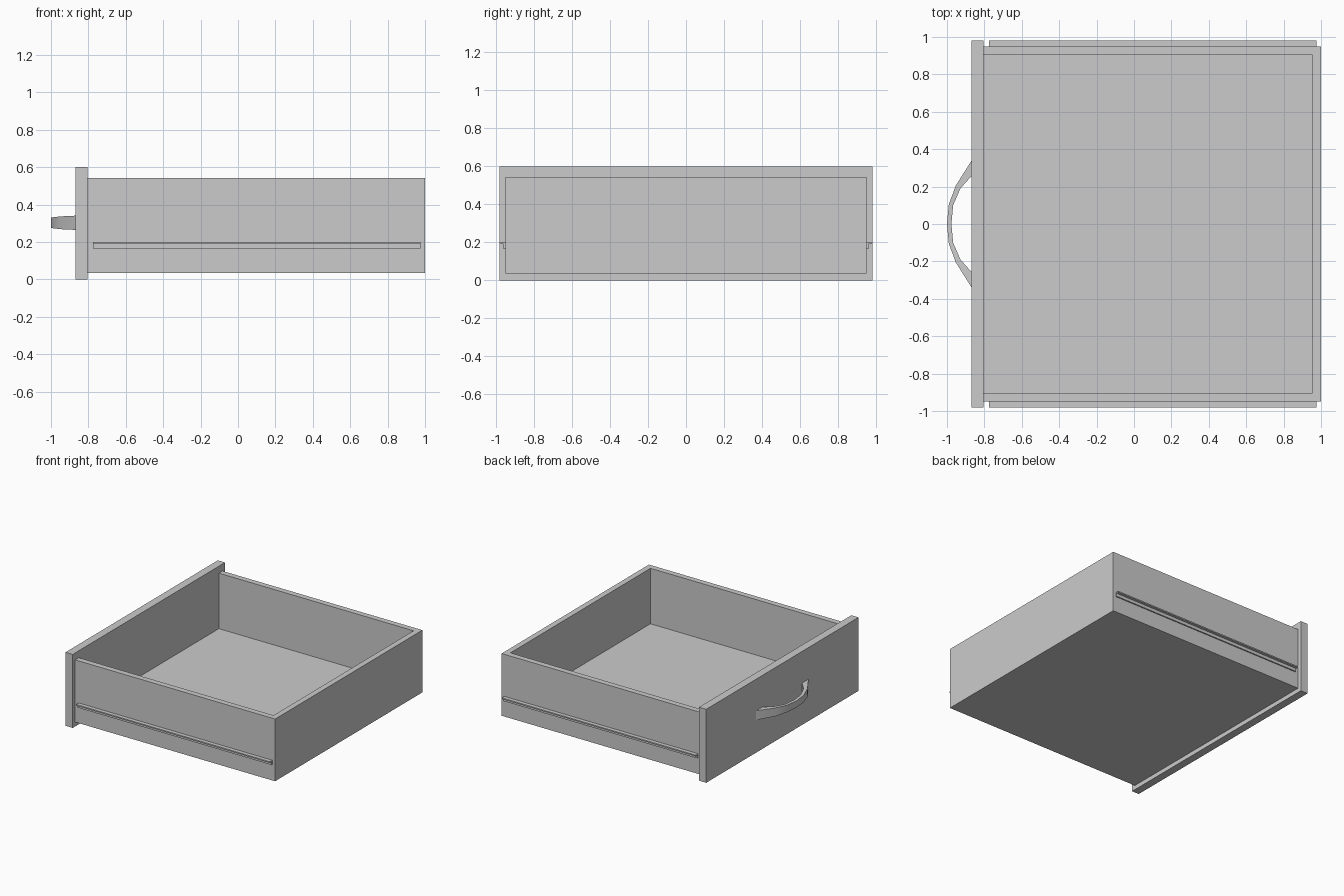
import bpy, bmesh

if "Cube" in bpy.data.objects:
    bpy.data.objects.remove(bpy.data.objects["Cube"])

GREY = (0.6, 0.6, 0.6, 1)
mat = bpy.data.materials.new("plain_grey")
mat.use_nodes = True
mat.diffuse_color = GREY
mat.node_tree.nodes["Principled BSDF"].inputs["Base Color"].default_value = GREY


def finish(name, bm):
    bmesh.ops.recalc_face_normals(bm, faces=bm.faces)
    mesh = bpy.data.meshes.new(name)
    bm.to_mesh(mesh)
    bm.free()
    mesh.materials.append(mat)
    obj = bpy.data.objects.new(name, mesh)
    bpy.context.collection.objects.link(obj)
    return obj


def box_mesh(lo, hi):
    bm = bmesh.new()
    bmesh.ops.create_cube(bm, size=1)
    for v in bm.verts:
        v.co = [l + (c + 0.5) * (h - l) for c, l, h in zip(v.co, lo, hi)]
    return bm


# Front panel
PANEL_BACK = -0.805
finish("front_panel", box_mesh((-0.87, -0.982, 0), (PANEL_BACK, 0.982, 0.6)))

# Tray: a box with a pocket sunk into its top, open towards the panel
WALL, FLOOR = 0.066, 0.09
bm = box_mesh((PANEL_BACK, -0.95, 0.035), (1, 0.95, 0.543))
top = max(bm.faces, key=lambda f: f.calc_center_median().z)
bmesh.ops.inset_region(bm, faces=[top], thickness=WALL)
for v in top.verts:
    if v.co.x < 0:
        v.co.x = PANEL_BACK
pocket = bmesh.ops.extrude_face_region(bm, geom=[top])["geom"]
for v in pocket:
    if isinstance(v, bmesh.types.BMVert):
        v.co.z = FLOOR
if top.is_valid:
    bmesh.ops.delete(bm, geom=[top], context="FACES")
hidden = [f for f in bm.faces if all(abs(v.co.x - PANEL_BACK) < 1e-4 for v in f.verts)]
bmesh.ops.delete(bm, geom=hidden, context="FACES")
tray = finish("tray", bm)

# Side runners: an angle profile swept along each side
ANGLE = [(0.95, 0.2), (0.982, 0.2), (0.982, 0.19), (0.96, 0.19), (0.96, 0.165), (0.95, 0.165)]
for side, name in ((1, "left_runner"), (-1, "right_runner")):
    bm = bmesh.new()
    face = bm.faces.new([bm.verts.new((-0.775, side * y, z)) for y, z in ANGLE])
    geom = bmesh.ops.extrude_face_region(bm, geom=[face])["geom"]
    bmesh.ops.translate(bm, vec=(1.75, 0, 0),
                        verts=[v for v in geom if isinstance(v, bmesh.types.BMVert)])
    finish(name, bm)

# Handle: tapering bow, half sections (outer x, outer y, inner x, inner y, half height) mirrored
HALF = [(-0.87, 0.337, -0.87, 0.255, 0.038), (-0.953, 0.205, -0.928, 0.19, 0.034),
        (-0.99, 0.105, -0.967, 0.1, 0.029), (-1, 0, -0.976, 0, 0.027)]
sections = HALF + [(a, -b, c, -d, h) for a, b, c, d, h in HALF[-2::-1]]
MID = 0.303
bm = bmesh.new()
rings = [[bm.verts.new(p) for p in ((ox, oy, MID - h), (ox, oy, MID + h),
                                    (ix, iy, MID + h), (ix, iy, MID - h))]
         for ox, oy, ix, iy, h in sections]
for a, b in zip(rings, rings[1:]):
    for i in range(4):
        j = (i + 1) % 4
        bm.faces.new((a[i], a[j], b[j], b[i]))
bm.faces.new(rings[0])
bm.faces.new(rings[-1])
handle = finish("handle", bm)
bpy.context.view_layer.objects.active = handle
handle.select_set(True)
bpy.ops.object.shade_smooth_by_angle(angle=0.7)
